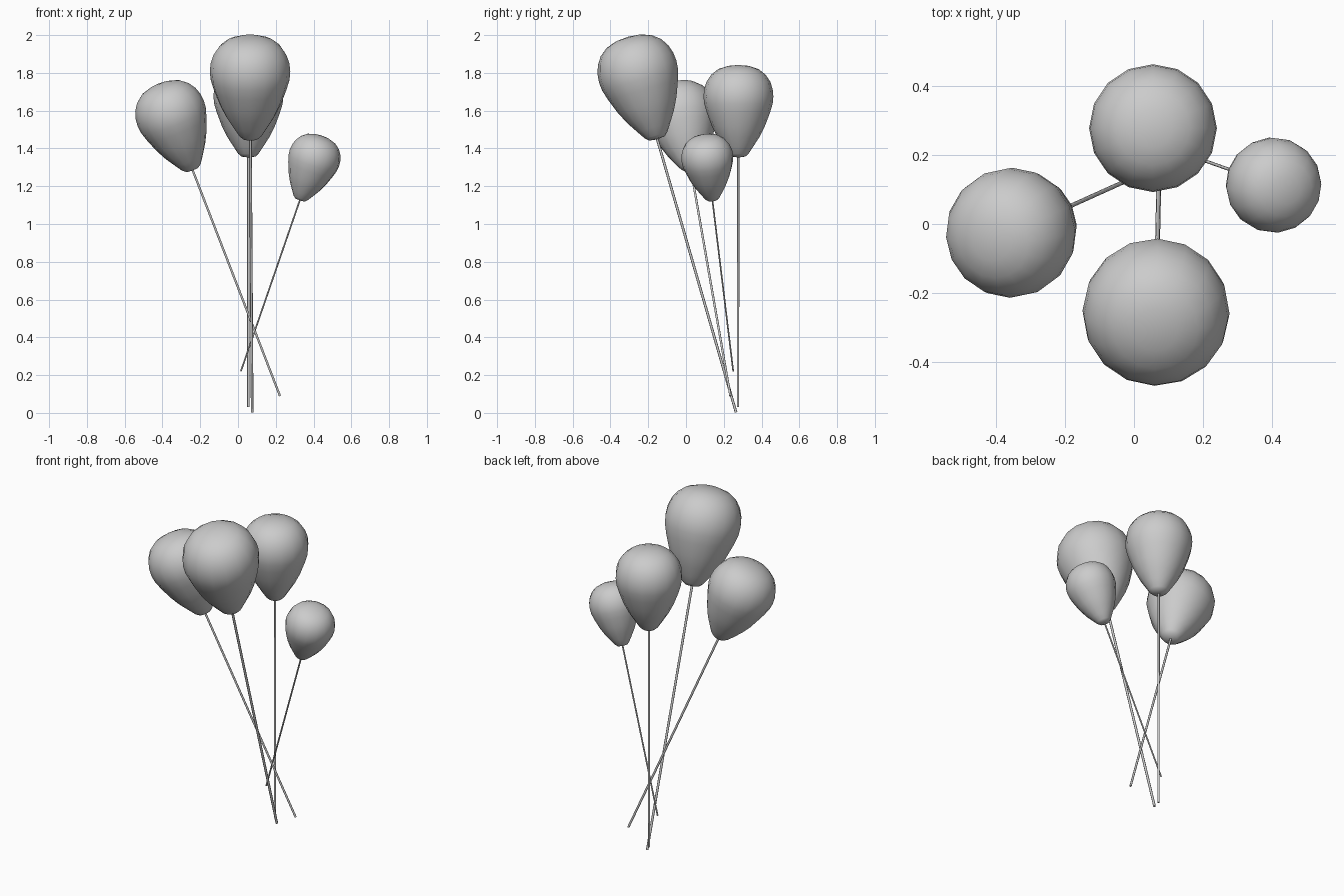
import bpy, bmesh, math
from mathutils import Vector

if "Cube" in bpy.data.objects:
    bpy.data.objects.remove(bpy.data.objects["Cube"])

SIDES = 16
# Teardrop profile: (radius share, height share), from tip to crown
PROFILE = [(0.20, 0.01), (0.29, 0.04), (0.43, 0.12), (0.60, 0.22), (0.76, 0.34),
           (0.90, 0.48), (0.98, 0.58), (1.0, 0.66), (0.98, 0.74), (0.91, 0.82),
           (0.78, 0.895), (0.58, 0.955), (0.30, 0.99)]


def finish(name, bm, base, axis):
    bmesh.ops.recalc_face_normals(bm, faces=bm.faces)
    mesh = bpy.data.meshes.new(name)
    bm.to_mesh(mesh)
    bm.free()
    mesh.shade_smooth()
    obj = bpy.data.objects.new(name, mesh)
    bpy.context.collection.objects.link(obj)
    obj.location = base
    obj.rotation_mode = 'QUATERNION'
    obj.rotation_quaternion = axis.to_track_quat('Z', 'Y')
    return obj


def balloon(label, foot, tip, radius, length):
    foot, tip = Vector(foot), Vector(tip)
    axis = (tip - foot).normalized()

    # Balloon body, turned from the profile
    bm = bmesh.new()
    rings = []
    for r, t in PROFILE:
        rings.append([bm.verts.new((r * radius * math.cos(a), r * radius * math.sin(a), t * length))
                      for a in (2 * math.pi * i / SIDES for i in range(SIDES))])
    low = bm.verts.new((0, 0, 0))
    high = bm.verts.new((0, 0, length))
    for i in range(SIDES):
        j = (i + 1) % SIDES
        for a, b in zip(rings, rings[1:]):
            bm.faces.new((a[i], a[j], b[j], b[i]))
        bm.faces.new((low, rings[0][j], rings[0][i]))
        bm.faces.new((high, rings[-1][i], rings[-1][j]))
    finish(label + "_balloon", bm, tip, axis)

    # Straight string, slightly sunk into the balloon
    bm = bmesh.new()
    depth = (tip - foot).length + 0.02
    bmesh.ops.create_cone(bm, cap_ends=True, segments=8, depth=depth,
                          radius1=0.033 * radius, radius2=0.033 * radius)
    bmesh.ops.translate(bm, verts=bm.verts, vec=(0, 0, depth / 2))
    string = finish(label + "_string", bm, foot, axis)
    string.data.set_sharp_from_angle(angle=math.radians(50))


balloon("front", (0.075, 0.265, 0.003), (0.066, -0.152, 1.448), 0.213, 0.565)
balloon("back", (0.055, 0.275, 0.03), (0.055, 0.277, 1.352), 0.185, 0.49)
balloon("left", (0.222, 0.235, 0.09), (-0.24, 0.027, 1.285), 0.188, 0.495)
balloon("right", (0.015, 0.25, 0.22), (0.327, 0.14, 1.125), 0.138, 0.363)
